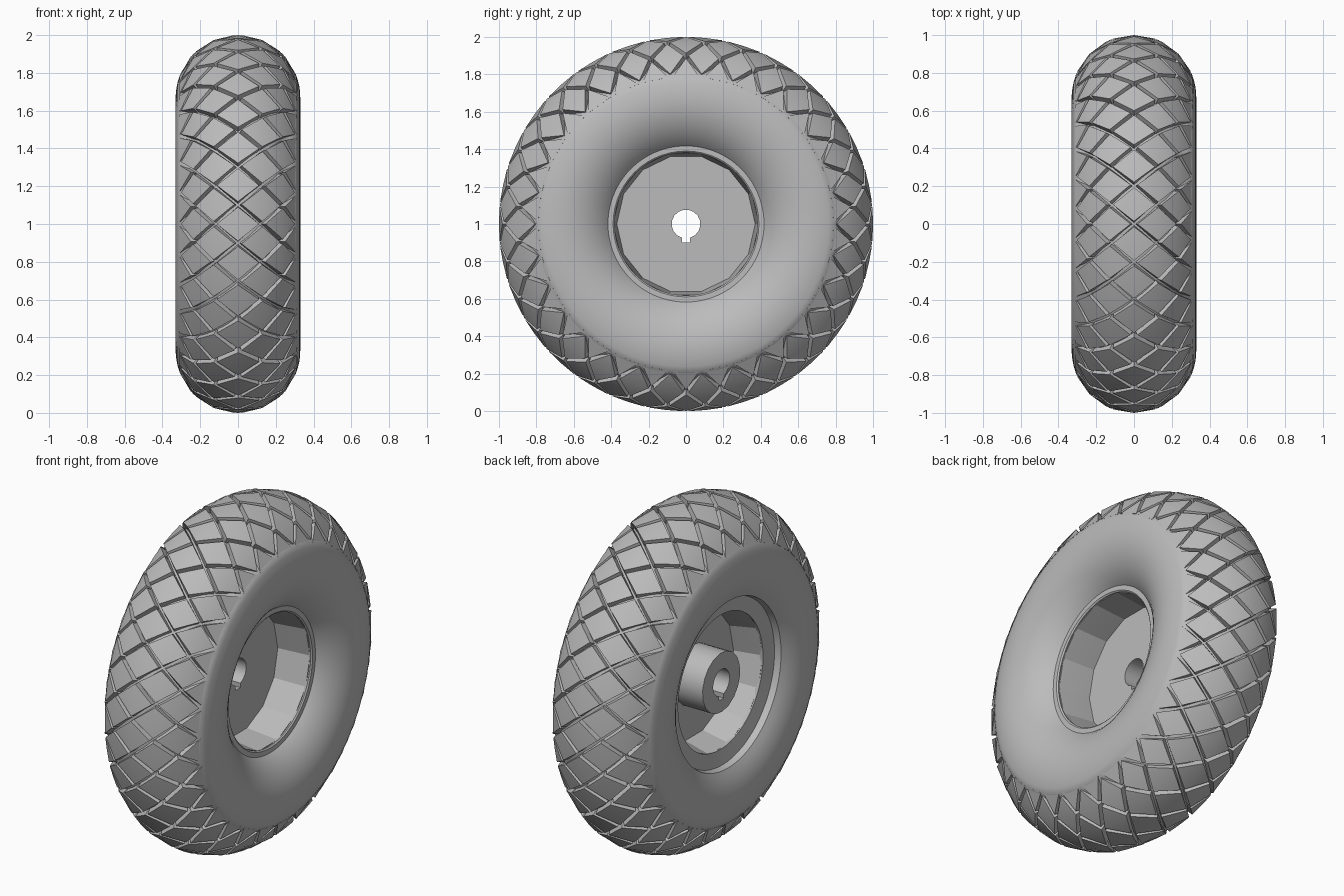
import bpy, bmesh, math
from math import sin, cos, pi

if "Cube" in bpy.data.objects:
    bpy.data.objects.remove(bpy.data.objects["Cube"], do_unlink=True)

# One grey for the whole wheel
grey = bpy.data.materials.new("plain grey")
grey.use_nodes = True
grey.diffuse_color = (0.5, 0.5, 0.5, 1)
bsdf = next(n for n in grey.node_tree.nodes if n.type == 'BSDF_PRINCIPLED')
bsdf.inputs["Base Color"].default_value = (0.5, 0.5, 0.5, 1)
bsdf.inputs["Roughness"].default_value = 0.8

TUBE = 0.33              # radius of the tyre section
RING = 1.0 - TUBE        # radius of the tyre centre line
COUNT = 30               # tread blocks around each row
STEP = pi / COUNT        # half a block around the wheel
ROW = 0.40               # half a block across the section
DEPTH = 0.035            # groove depth


def spot(x, r, a):
    """Point at width x and radius r, turned by a around the axle."""
    return (x, r * cos(a), 1 + r * sin(a))


def section(phi, rad):
    """Width and radius on the tyre section; phi = 0 is the crown."""
    return rad * sin(phi), RING + rad * cos(phi)


def finish(name, bm, angle):
    bmesh.ops.recalc_face_normals(bm, faces=bm.faces)
    mesh = bpy.data.meshes.new(name)
    bm.to_mesh(mesh)
    bm.free()
    mesh.materials.append(grey)
    obj = bpy.data.objects.new(name, mesh)
    bpy.context.collection.objects.link(obj)
    bpy.ops.object.select_all(action='DESELECT')
    obj.select_set(True)
    bpy.context.view_layer.objects.active = obj
    bpy.ops.object.shade_smooth_by_angle(angle=math.radians(angle))
    return obj


def bridge(bm, loops):
    """Join closed loops of equal length, last back to first."""
    for a, b in zip(loops, loops[1:] + loops[:1]):
        n = len(a)
        for i in range(n):
            j = (i + 1) % n
            bm.faces.new((a[i], a[j], b[j], b[i]))


def lathe(name, profile, sides, angle=30):
    bm = bmesh.new()
    loops = [[bm.verts.new(spot(x, r, 2 * pi * i / sides)) for i in range(sides)]
             for x, r in profile]
    bridge(bm, loops)
    return finish(name, bm, angle)


# Tyre body: round section with a sunken band under the tread
BACK, FRONT = -2.15, 2.43
profile = []
for i in range(45):
    phi = BACK + (FRONT - BACK) * i / 44
    rise = min(max((abs(phi) - 1.0) / 0.18, 0), 1)
    profile.append(section(phi, TUBE - DEPTH * (1 - rise)))
profile += [(0.19, 0.40), (-0.20, 0.42), (-0.235, 0.48)]
lathe("tyre_body", profile, 90, 40)

# Tread: rows of diamond blocks, each row shifted by half a block
bm = bmesh.new()
for row in range(-3, 4):
    mid = row * ROW
    for k in range(COUNT):
        turn = 2 * STEP * k + STEP * (row % 2)
        corners = [(-1, 0), (0, 1), (1, 0), (0, -1)]
        # Shoulder blocks are halves that run into the sidewall
        if abs(row) == 3:
            corners.remove((row // 3, 0))
        rings = []
        for scale, rad in ((0.86, TUBE + 0.001), (0.95, TUBE - DEPTH - 0.012)):
            rings.append([bm.verts.new(spot(*section(mid + u * ROW * scale, rad),
                                            turn + v * STEP * scale))
                          for u, v in corners])
        top, low = rings
        n = len(corners)
        peak = None
        if n == 4:
            peak = bm.verts.new(spot(*section(mid, TUBE), turn))
        else:
            bm.faces.new(top)
        for i in range(n):
            j = (i + 1) % n
            bm.faces.new((top[i], low[i], low[j], top[j]))
            if peak:
                bm.faces.new((peak, top[i], top[j]))
finish("tread_blocks", bm, 35)

# Rim: faceted barrel and two round flanges
lathe("rim_barrel", [(0.195, 0.39), (0.0, 0.37), (-0.06, 0.37), (-0.215, 0.405),
                     (-0.215, 0.43), (0.195, 0.42)], 14, 20)
lathe("front_flange", [(0.205, 0.382), (0.212, 0.39), (0.212, 0.425),
                       (0.17, 0.425), (0.17, 0.395)], 56)
lathe("back_flange", [(-0.20, 0.40), (-0.225, 0.395), (-0.24, 0.485),
                      (-0.20, 0.485)], 56)

# Disc and hub, made in one piece around a bore with a keyway
KEY = 0.022
BORE = 0.077
first = math.asin(KEY / BORE)
arc = [-pi / 2 + first + (2 * pi - 2 * first) * i / 15 for i in range(16)]
outline = [(BORE * cos(a), BORE * sin(a)) for a in arc]
outline += [(-KEY, -0.10), (KEY, -0.10)]
bm = bmesh.new()


def bore_loop(x):
    return [bm.verts.new((x, y, 1 + z)) for y, z in outline]


def round_loop(x, r):
    n = len(outline)
    return [bm.verts.new(spot(x, r, arc[0] + 2 * pi * i / n)) for i in range(n)]


bridge(bm, [bore_loop(0.0), round_loop(0.0, 0.38), round_loop(-0.05, 0.38),
            round_loop(-0.05, 0.175), round_loop(-0.23, 0.175), bore_loop(-0.23)])
finish("disc_and_hub", bm, 30)
